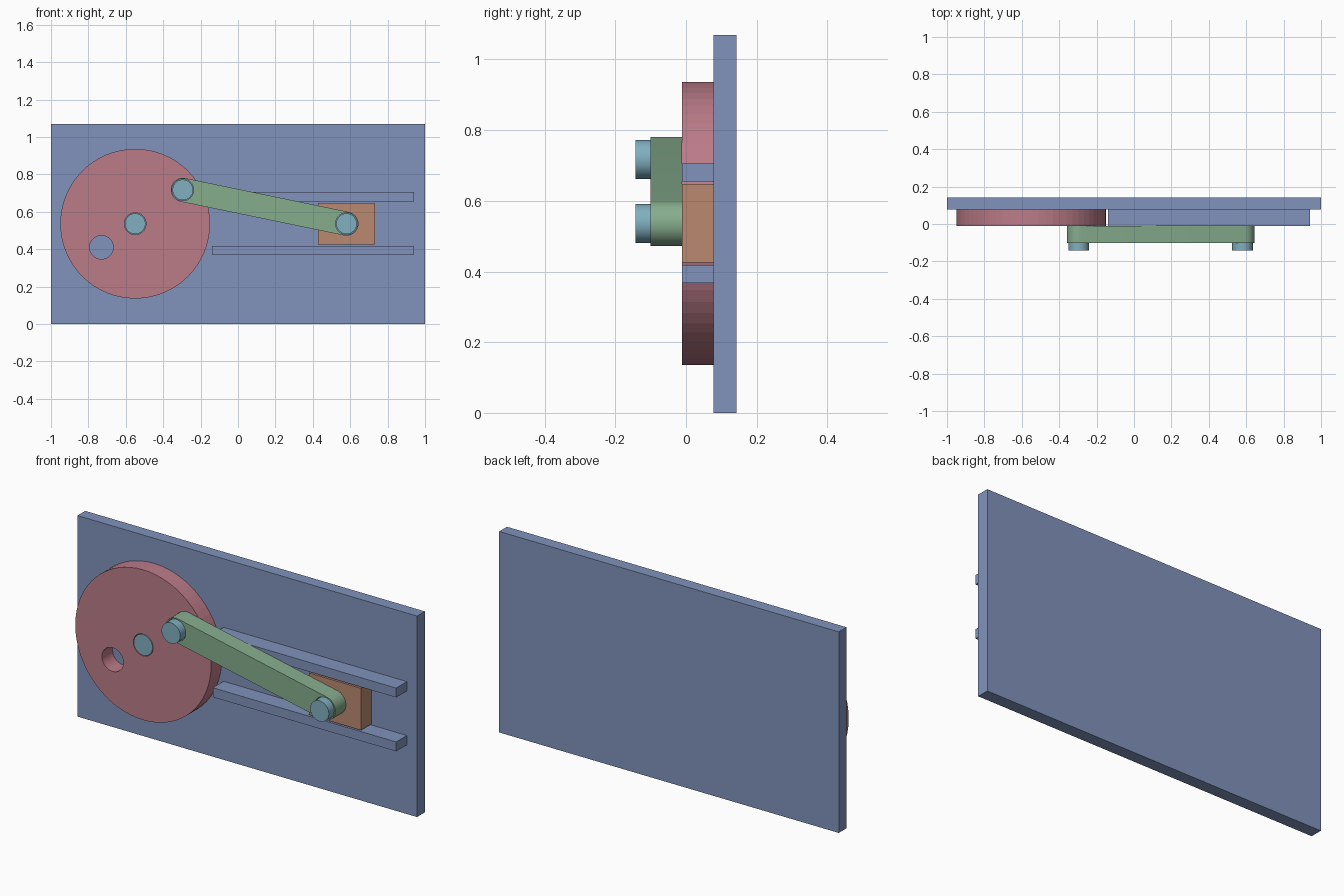
import bpy, bmesh, math
from math import cos, sin, pi

if "Cube" in bpy.data.objects:
    bpy.data.objects.remove(bpy.data.objects["Cube"])

# Depth layers (front is -y)
PIN_Y, ROD_Y, DISC_Y, PLATE_Y, BACK_Y = -0.143, -0.101, -0.012, 0.078, 0.143
AXLE, CRANK, WRIST = (-0.55, 0.536), (-0.295, 0.717), (0.58, 0.536)
PIN_R, HOLE_R = 0.055, 0.058


def material(name, rgb):
    m = bpy.data.materials.new(name)
    m.diffuse_color = (*rgb, 1)
    m.use_nodes = True
    m.node_tree.nodes["Principled BSDF"].inputs["Base Color"].default_value = m.diffuse_color
    return m


BLUE = material("plate_blue", (0.22, 0.29, 0.50))
RED = material("disc_red", (0.50, 0.20, 0.25))
GREEN = material("rod_green", (0.24, 0.42, 0.27))
ORANGE = material("slider_orange", (0.50, 0.25, 0.16))
TEAL = material("pin_teal", (0.22, 0.43, 0.53))


def prism(name, outline, y0, y1, mat=None, smooth=False):
    """Extrude an x/z outline from y0 to y1."""
    bm = bmesh.new()
    face = bm.faces.new([bm.verts.new((x, y0, z)) for x, z in outline])
    ext = bmesh.ops.extrude_face_region(bm, geom=[face])["geom"]
    for v in ext:
        if isinstance(v, bmesh.types.BMVert):
            v.co.y = y1
    bmesh.ops.recalc_face_normals(bm, faces=bm.faces)
    me = bpy.data.meshes.new(name)
    bm.to_mesh(me)
    bm.free()
    ob = bpy.data.objects.new(name, me)
    bpy.context.collection.objects.link(ob)
    if mat:
        me.materials.append(mat)
    if smooth:
        bpy.ops.object.select_all(action='DESELECT')
        bpy.context.view_layer.objects.active = ob
        ob.select_set(True)
        bpy.ops.object.shade_smooth_by_angle()
    return ob


def rect(x0, x1, z0, z1):
    return [(x0, z0), (x1, z0), (x1, z1), (x0, z1)]


def arc(c, r, n, start=0.0, sweep=2 * pi, closed=True):
    steps = n if closed else n - 1
    return [(c[0] + r * cos(start + sweep * i / steps),
             c[1] + r * sin(start + sweep * i / steps)) for i in range(n)]


def drill(ob, c, r):
    cutter = prism(ob.name + "_cutter", arc(c, r, 48), -0.3, 0.3)
    cutter.hide_render = True
    cutter.hide_set(True)
    mod = ob.modifiers.new("hole", 'BOOLEAN')
    mod.operation, mod.solver, mod.object = 'DIFFERENCE', 'EXACT', cutter


# Back plate with two guide rails
prism("back_plate", rect(-1, 1, 0, 1.07), PLATE_Y, BACK_Y, BLUE)
for name, z in (("upper_rail", 0.655), ("lower_rail", 0.368)):
    prism(name, rect(-0.14, 0.94, z, z + 0.05), DISC_Y, PLATE_Y, BLUE)

# Crank disc with axle, crank pin and lightening holes
disc = prism("crank_disc", arc(AXLE, 0.4, 64), DISC_Y, PLATE_Y, RED)
drill(disc, AXLE, HOLE_R)
drill(disc, CRANK, HOLE_R)
drill(disc, (-0.73, 0.41), 0.063)

# Slider block between the rails
slider = prism("slider_block", rect(0.427, 0.733, 0.425, 0.648), DISC_Y, PLATE_Y, ORANGE)
drill(slider, WRIST, HOLE_R)

# Connecting rod with rounded ends
a = math.atan2(WRIST[1] - CRANK[1], WRIST[0] - CRANK[0])
outline = (arc(WRIST, 0.064, 25, a - pi / 2, pi, False)
           + arc(CRANK, 0.064, 25, a + pi / 2, pi, False))
rod = prism("connecting_rod", outline, ROD_Y, DISC_Y, GREEN, True)
drill(rod, CRANK, HOLE_R)
drill(rod, WRIST, HOLE_R)

# Pins: the axle is flush with the disc, the others stand proud of the rod
for name, c, y in (("axle_pin", AXLE, DISC_Y), ("crank_pin", CRANK, PIN_Y),
                   ("wrist_pin", WRIST, PIN_Y)):
    prism(name, arc(c, PIN_R, 48), y, PLATE_Y, TEAL, True)
